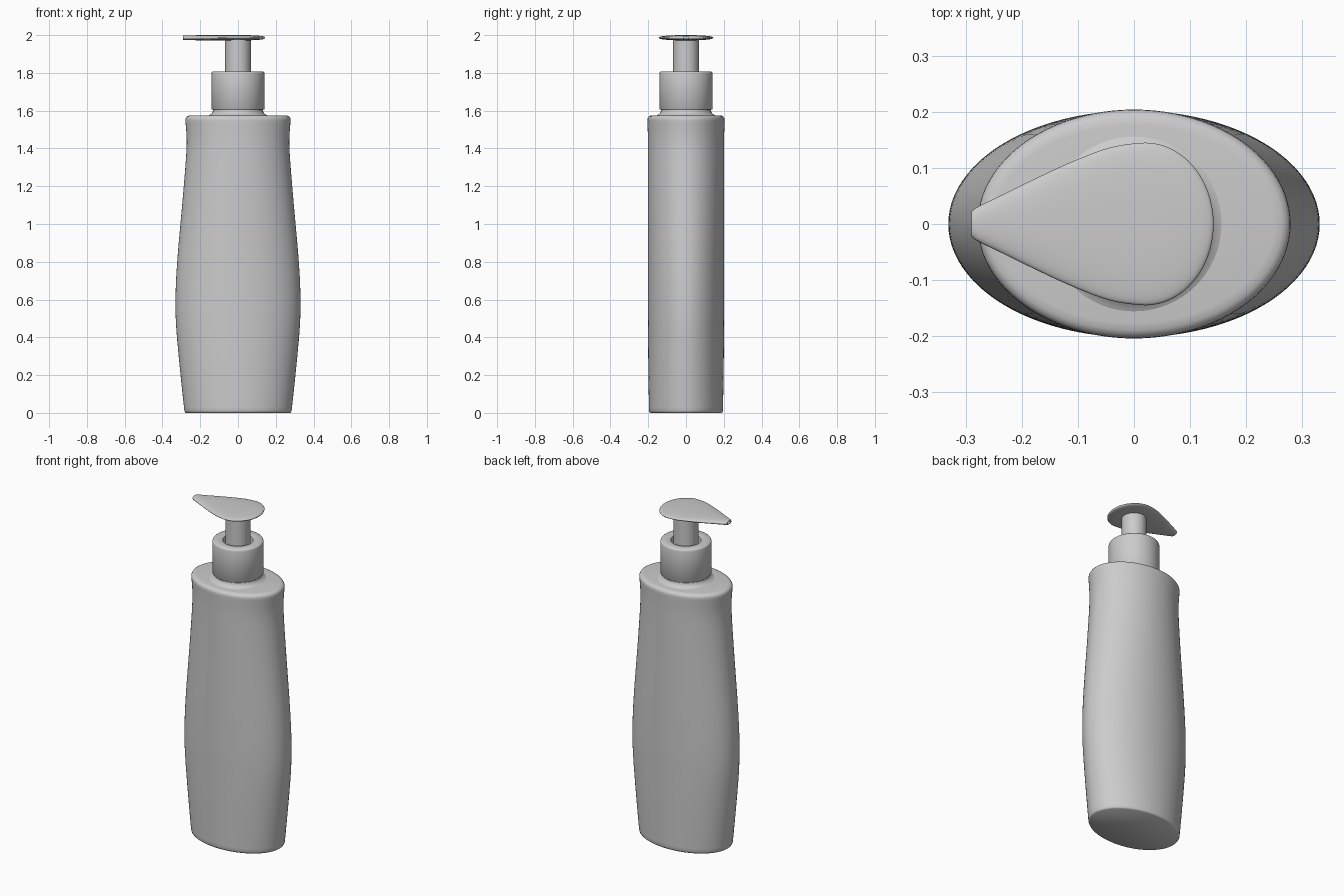
import bpy, bmesh, math
from math import sin, cos, pi

if "Cube" in bpy.data.objects:
    bpy.data.objects.remove(bpy.data.objects["Cube"])


def loft(name, rings):
    """Skin a list of closed rings of points and cap both ends."""
    bm = bmesh.new()
    loops = [[bm.verts.new(p) for p in ring] for ring in rings]
    n = len(loops[0])
    for a, b in zip(loops, loops[1:]):
        for i in range(n):
            j = (i + 1) % n
            bm.faces.new((a[i], a[j], b[j], b[i]))
    bm.faces.new(loops[0][::-1])
    bm.faces.new(loops[-1])
    bmesh.ops.recalc_face_normals(bm, faces=bm.faces)
    mesh = bpy.data.meshes.new(name)
    bm.to_mesh(mesh)
    bm.free()
    ob = bpy.data.objects.new(name, mesh)
    bpy.context.collection.objects.link(ob)
    bpy.ops.object.select_all(action='DESELECT')
    ob.select_set(True)
    bpy.context.view_layer.objects.active = ob
    bpy.ops.object.shade_smooth_by_angle(angle=math.radians(40))
    return ob


def ellipse(rx, ry, z, n=96):
    return [(rx * cos(2 * pi * i / n), ry * sin(2 * pi * i / n), z) for i in range(n)]


def lathe(name, profile):
    return loft(name, [ellipse(r, r, z, 64) for r, z in profile])


def smooth(points, steps=5):
    """Catmull-Rom interpolation through the points."""
    p = [points[0]] + points + [points[-1]]
    out = []
    for a, b, c, d in zip(p, p[1:], p[2:], p[3:]):
        for s in range(steps):
            t = s / steps
            out.append(tuple(
                0.5 * (2 * q + (r - o) * t + (2 * o - 5 * q + 4 * r - u) * t * t
                       + (3 * q - o - 3 * r + u) * t ** 3)
                for o, q, r, u in zip(a, b, c, d)))
    return out + [points[-1]]


# bottle body: oval sections (half width, half depth, height)
side = [(0.284, 0.196, 0.012), (0.299, 0.198, 0.15), (0.314, 0.2, 0.3),
        (0.327, 0.201, 0.45), (0.331, 0.202, 0.57), (0.328, 0.202, 0.7),
        (0.318, 0.202, 0.85), (0.303, 0.202, 1.02), (0.287, 0.202, 1.2),
        (0.274, 0.202, 1.37), (0.272, 0.202, 1.46), (0.279, 0.204, 1.55)]
rows = [(0.276, 0.188, 0.0), (0.281, 0.193, 0.004)] + smooth(side)
rows += [(0.278, 0.203, 1.56), (0.273, 0.198, 1.568),
         (0.264, 0.19, 1.573), (0.25, 0.176, 1.575)]
loft("bottle_body", [ellipse(*r) for r in rows])

# neck flaring out of the shoulder
lathe("neck", [(0.165, 1.57), (0.152, 1.577), (0.141, 1.583), (0.135, 1.591),
               (0.132, 1.6), (0.132, 1.63)])

# screw collar with a recess for the pump stem
lathe("collar", [(0.125, 1.606), (0.138, 1.606), (0.141, 1.61), (0.141, 1.795),
                 (0.139, 1.802), (0.133, 1.807), (0.09, 1.807), (0.084, 1.804),
                 (0.082, 1.797), (0.082, 1.74)])

# pump stem
lathe("pump_stem", [(0.068, 1.72), (0.068, 1.98)])


# pump head: teardrop lofted along x from the spout tip to the round end
def head_ring(x, w, h, n=48):
    ring = []
    for i in range(n):
        c, s = cos(2 * pi * i / n), sin(2 * pi * i / n)
        y = w * math.copysign(abs(c) ** 0.85, c)
        z = 1.986 + h * math.copysign(abs(s) ** 0.85, s)
        ring.append((x, y, z))
    return ring


teardrop = [(-0.29, 0.022, 0.011), (-0.278, 0.031, 0.012), (-0.235, 0.052, 0.013),
            (-0.18, 0.079, 0.014), (-0.12, 0.107, 0.014), (-0.06, 0.131, 0.014),
            (-0.02, 0.141, 0.014), (0.02, 0.145, 0.014)]
sections = [(-0.26, 0.014, 0.007), (-0.29, 0.015, 0.007)] + smooth(teardrop, 3)
for k in range(1, 17):
    t = 0.5 * pi * k / 16.3
    sections.append((0.02 + 0.122 * sin(t), 0.145 * cos(t), 0.014 * cos(t) ** 0.6))
loft("pump_head", [head_ring(*s) for s in sections])
